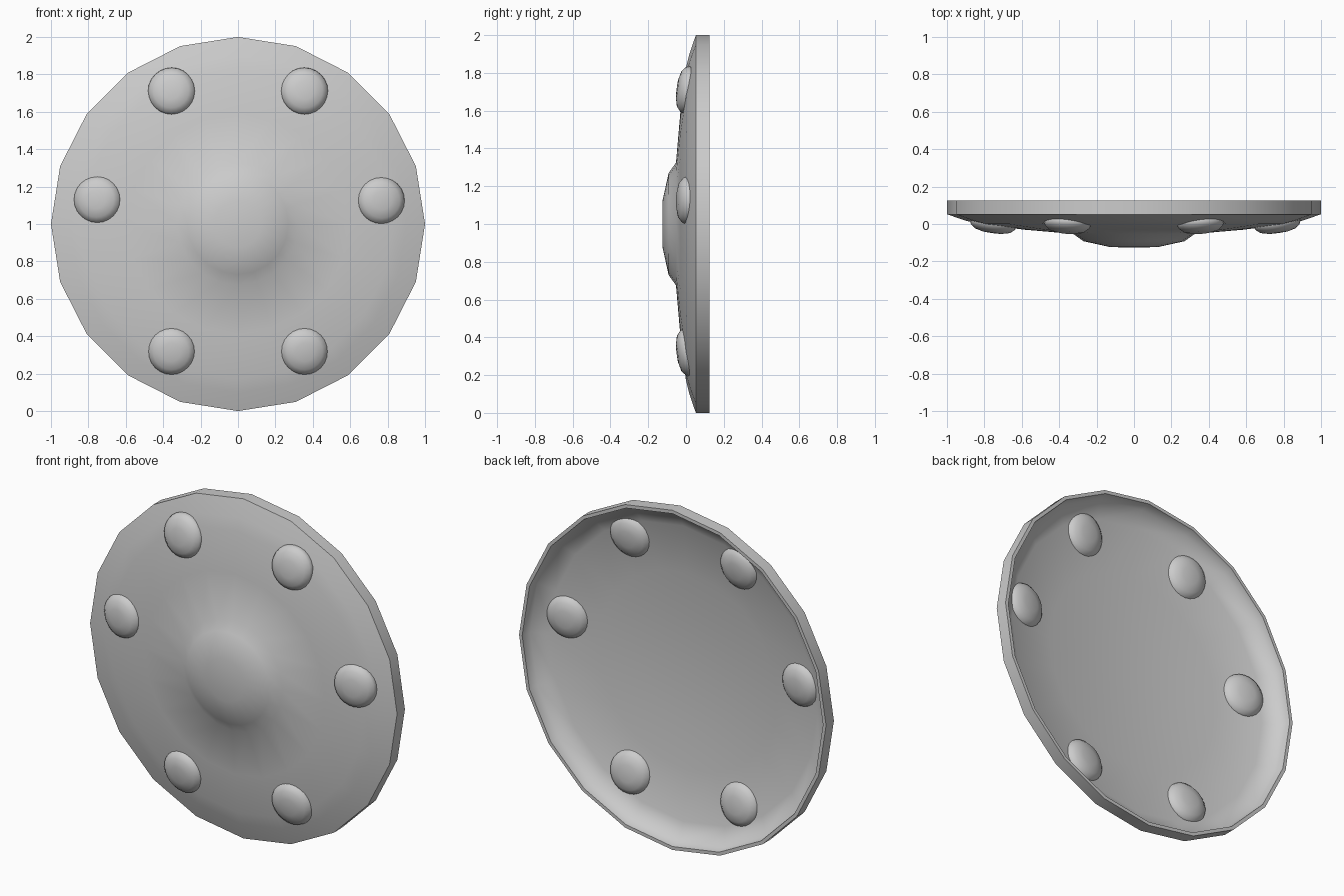
import bpy, bmesh, math
from mathutils import Matrix, Vector

if "Cube" in bpy.data.objects:
    bpy.data.objects.remove(bpy.data.objects["Cube"])


def lathe(name, profile, sides, matrix, angle):
    """Spin (radius, depth) points round the y axis; both ends may close on the axis."""
    bm = bmesh.new()
    rings = []
    for r, y in profile:
        if r == 0:
            rings.append([bm.verts.new((0, y, 0))] * sides)
        else:
            rings.append([bm.verts.new((r * math.sin(2 * math.pi * i / sides), y,
                                        r * math.cos(2 * math.pi * i / sides)))
                          for i in range(sides)])
    for a, b in zip(rings, rings[1:]):
        for i in range(sides):
            j = (i + 1) % sides
            bm.faces.new(list(dict.fromkeys((a[i], a[j], b[j], b[i]))))
    bmesh.ops.recalc_face_normals(bm, faces=bm.faces)
    mesh = bpy.data.meshes.new(name)
    bm.to_mesh(mesh)
    bm.free()
    obj = bpy.data.objects.new(name, mesh)
    bpy.context.collection.objects.link(obj)
    obj.matrix_world = matrix
    bpy.ops.object.select_all(action='DESELECT')
    obj.select_set(True)
    bpy.context.view_layer.objects.active = obj
    bpy.ops.object.shade_smooth_by_angle(angle=math.radians(angle))
    return obj


# Shield body: boss, dished face, rim, then the hollow back
body = [(0, -0.125), (0.125, -0.124), (0.27, -0.092), (0.325, -0.053),
        (0.59, -0.03), (0.83, 0.0), (0.9, 0.018), (1.0, 0.052), (1.0, 0.125),
        (0.98, 0.125), (0.97, 0.065), (0.87, 0.024), (0.58, -0.012),
        (0.32, -0.034), (0, -0.045)]
lathe("shield_body", body, 20, Matrix.Translation((0, 0, 1)), 65)

# Studs: flattened domes passing through the face, tilted with the dish
stud = [(0, -0.052), (0.05, -0.05), (0.095, -0.039), (0.119, -0.019), (0.127, 0),
        (0.119, 0.019), (0.095, 0.039), (0.05, 0.05), (0, 0.052)]
tilt = math.radians(8)
spots = [(0.355, 1.71), (0.765, 1.125), (0.355, 0.32),
         (-0.355, 0.32), (-0.752, 1.13), (-0.355, 1.71)]
for n, (x, z) in enumerate(spots):
    out = Vector((x, 0, z - 1)).normalized()
    front = Vector((0, -math.cos(tilt), 0)) + out * math.sin(tilt)
    turn = Vector((0, -1, 0)).rotation_difference(front).to_matrix().to_4x4()
    lathe(f"stud_{n + 1}", stud, 24, Matrix.Translation((x, 0.003, z)) @ turn, 60)
